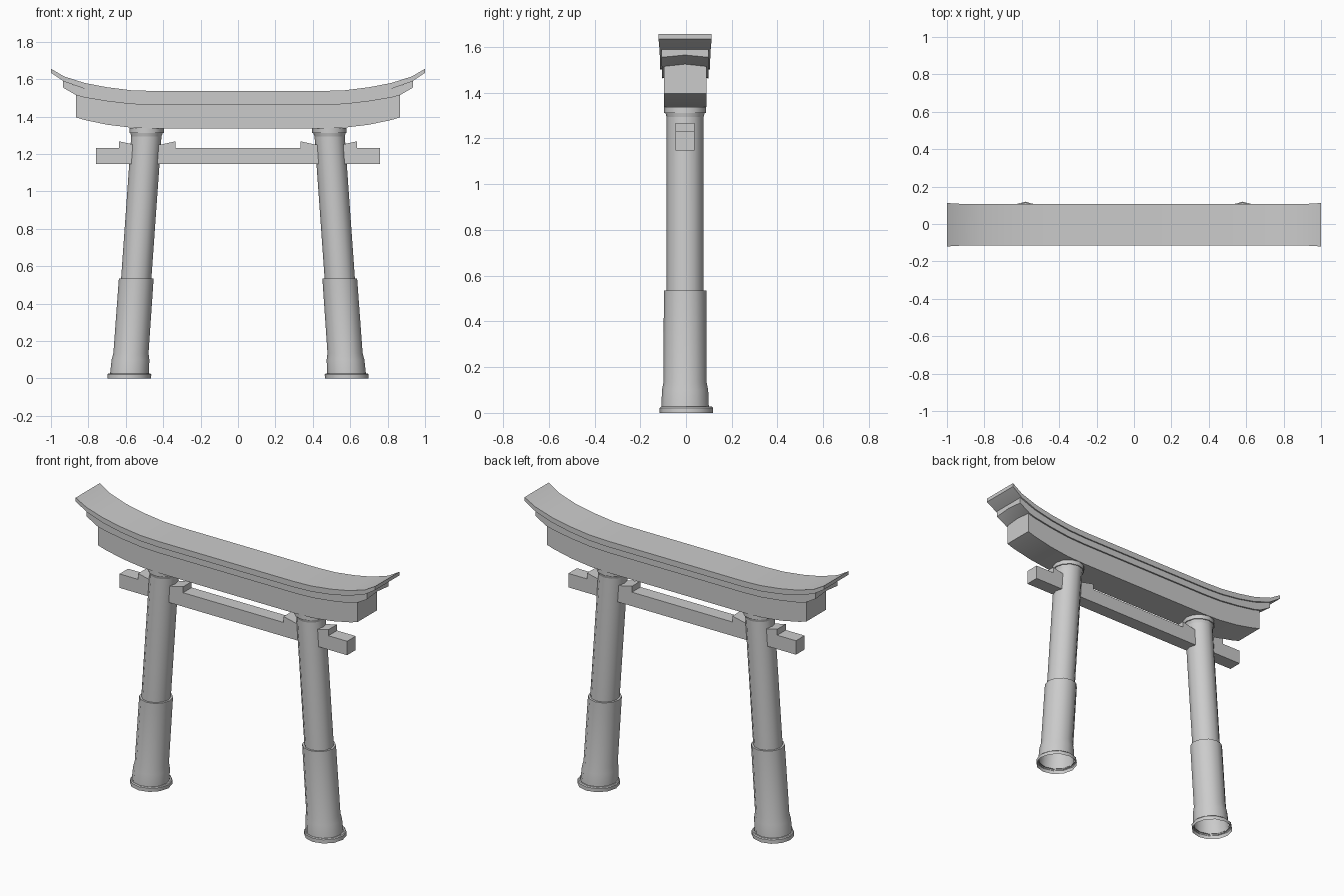
import bpy, bmesh, math

if "Cube" in bpy.data.objects:
    bpy.data.objects.remove(bpy.data.objects["Cube"])

YC = -0.004  # centre line of the beams


def finish(name, bm, smooth=30):
    bmesh.ops.recalc_face_normals(bm, faces=bm.faces)
    me = bpy.data.meshes.new(name)
    bm.to_mesh(me)
    bm.free()
    ob = bpy.data.objects.new(name, me)
    bpy.context.collection.objects.link(ob)
    bpy.ops.object.select_all(action='DESELECT')
    ob.select_set(True)
    bpy.context.view_layer.objects.active = ob
    bpy.ops.object.shade_smooth_by_angle(angle=math.radians(smooth))
    return ob


def mirrored(half):
    """Stations (x, top, bottom, half width) listed from centre outwards."""
    return [(-s[0], *s[1:]) for s in reversed(half)] + half


def loft(name, stations, ridge_top=0.0, ridge_bottom=0.0):
    """Skin a beam through cross-sections along x."""
    bm = bmesh.new()
    rings = []
    for x, top, bot, w in stations:
        section = [(-w, bot), (0, bot + ridge_bottom), (w, bot),
                   (w, top), (0, top + ridge_top), (-w, top)]
        rings.append([bm.verts.new((x, YC + y, z)) for y, z in section])
    for a, b in zip(rings, rings[1:]):
        for i in range(6):
            j = (i + 1) % 6
            bm.faces.new((a[i], a[j], b[j], b[i]))
    bm.faces.new(rings[0])
    bm.faces.new(rings[-1])
    return finish(name, bm)


def pillar(name, side, profile, sides=12, yc=YC):
    """Leaning lathe with level rings, open at the bottom."""
    bm = bmesh.new()
    rings = []
    for r, z in profile:
        cx = side * (0.582 - 0.071 * z)
        rings.append([bm.verts.new((cx + r * math.cos(math.tau * i / sides),
                                    yc + r * math.sin(math.tau * i / sides), z))
                      for i in range(sides)])
    for a, b in zip(rings, rings[1:]):
        for i in range(sides):
            j = (i + 1) % sides
            bm.faces.new((a[i], a[j], b[j], b[i]))
    bm.faces.new(rings[-1])
    return finish(name, bm, 40)


# Curved roof cap with upswept tips
loft("roof_cap", mirrored([
    (0.45, 1.537, 1.502, 0.110), (0.57, 1.541, 1.507, 0.110),
    (0.70, 1.557, 1.524, 0.110), (0.82, 1.580, 1.549, 0.110),
    (0.93, 1.615, 1.588, 0.112), (1.00, 1.656, 1.634, 0.116)]))

# Thin layer under the cap
loft("roof_under_layer", mirrored([
    (0.45, 1.502, 1.463, 0.102), (0.57, 1.507, 1.467, 0.102),
    (0.70, 1.524, 1.482, 0.102), (0.82, 1.549, 1.502, 0.102),
    (0.866, 1.565, 1.515, 0.102), (0.935, 1.590, 1.555, 0.103)]),
    ridge_bottom=0.010)

# Deep upper beam
loft("upper_beam", mirrored([
    (0.45, 1.463, 1.337, 0.093), (0.57, 1.467, 1.341, 0.093),
    (0.70, 1.482, 1.357, 0.093), (0.82, 1.502, 1.382, 0.093),
    (0.866, 1.515, 1.396, 0.093)]), ridge_top=0.010)

# Straight tie beam through the pillars
loft("tie_beam", mirrored([(0.76, 1.232, 1.148, 0.041)]))

for side, label in ((-1, "left"), (1, "right")):
    # Wedges locking the tie beam
    loft(label + "_wedge", [(side * x, z, 1.231, 0.041) for x, z in
                            ((0.335, 1.268), (0.415, 1.250),
                             (0.555, 1.250), (0.635, 1.268))])
    # Shaft, sleeve with flared foot, cap ring and base ring
    pillar(label + "_pillar_shaft", side, [(0.081, 0.50), (0.081, 1.32)])
    pillar(label + "_pillar_sleeve", side,
           [(0.104, 0.02), (0.101, 0.10), (0.094, 0.135), (0.093, 0.535)])
    pillar(label + "_pillar_cap", side,
           [(0.080, 1.29), (0.086, 1.312), (0.092, 1.312), (0.092, 1.338)])
    pillar(label + "_pillar_base", side,
           [(0.117, 0.0), (0.117, 0.022), (0.112, 0.027), (0.103, 0.027)], yc=0.002)

# Keep the pillar feet hollow from below
for label in ("left", "right"):
    ob = bpy.data.objects[label + "_pillar_base"]
    bm = bmesh.new()
    bm.from_mesh(ob.data)
    bmesh.ops.delete(bm, geom=[f for f in bm.faces if len(f.verts) > 4], context='FACES')
    bm.to_mesh(ob.data)
    bm.free()
